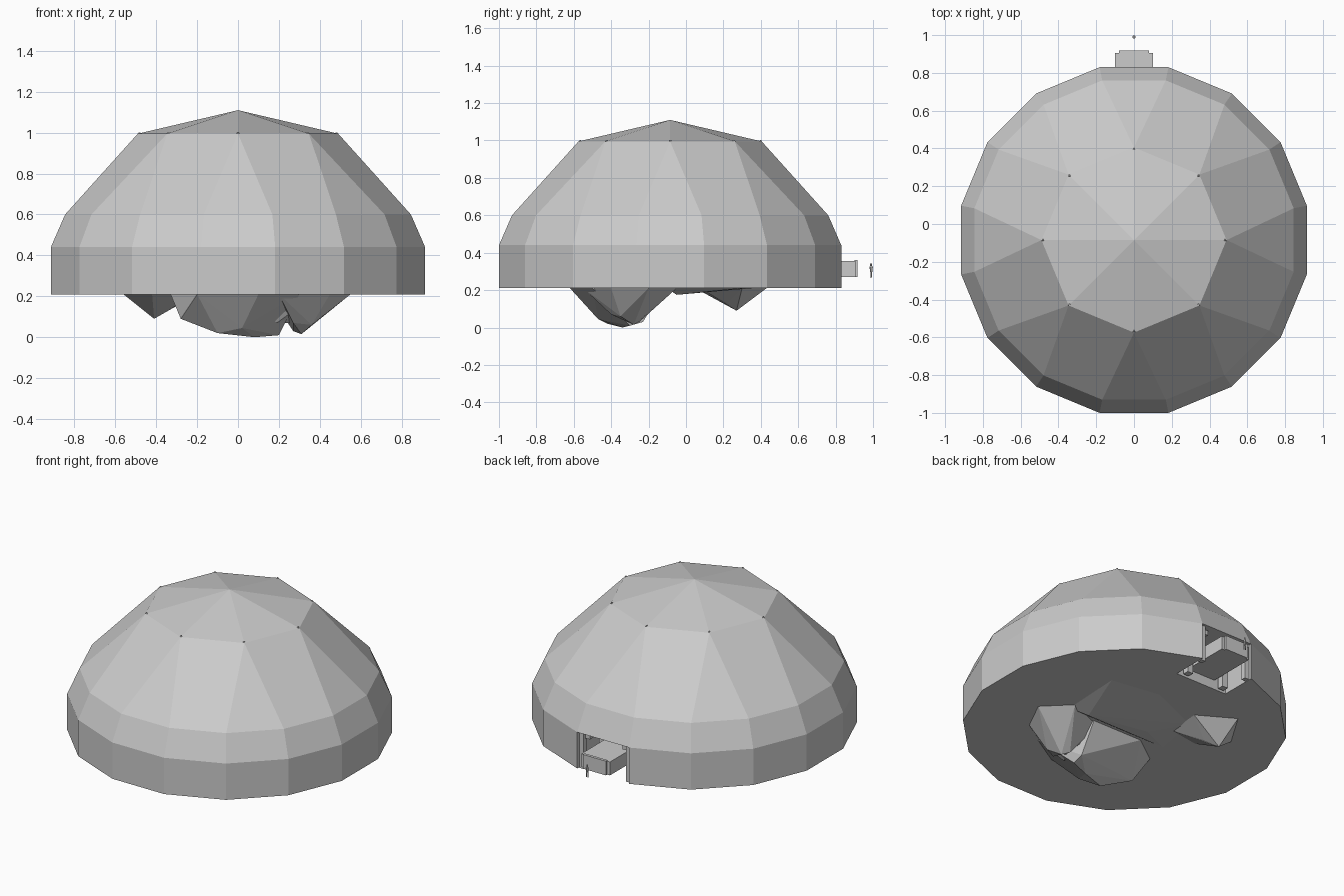
import bpy, bmesh, math
from mathutils import Vector

if "Cube" in bpy.data.objects:
    bpy.data.objects.remove(bpy.data.objects["Cube"])

grey = bpy.data.materials.new("plain grey")
grey.use_nodes = True
grey.diffuse_color = (0.6, 0.6, 0.6, 1)
grey.node_tree.nodes["Principled BSDF"].inputs["Base Color"].default_value = (0.6, 0.6, 0.6, 1)

CY = -0.085          # dome centre along y
FLOOR, EAVE = 0.21, 0.44
SIDES = 16


def finish(bm, name, recalc=True):
    if recalc:
        bmesh.ops.recalc_face_normals(bm, faces=bm.faces)
    mesh = bpy.data.meshes.new(name)
    bm.to_mesh(mesh)
    bm.free()
    mesh.materials.append(grey)
    obj = bpy.data.objects.new(name, mesh)
    bpy.context.collection.objects.link(obj)
    return obj


def box(name, lo, hi):
    bm = bmesh.new()
    bmesh.ops.create_cube(bm, size=1)
    for v in bm.verts:
        v.co = Vector([l + (c + 0.5) * (h - l) for c, l, h in zip(v.co, lo, hi)])
    return finish(bm, name)


def rock(name, points):
    bm = bmesh.new()
    for p in points:
        bm.verts.new(p)
    bmesh.ops.convex_hull(bm, input=bm.verts)
    return finish(bm, name)


def cone(name, sides, r1, r2, z1, z2, x, y):
    bm = bmesh.new()
    bmesh.ops.create_cone(bm, cap_ends=True, segments=sides, radius1=r1, radius2=r2, depth=z2 - z1)
    bmesh.ops.translate(bm, verts=bm.verts, vec=(x, y, (z1 + z2) / 2))
    return finish(bm, name)


# Dome shell: three 16-sided rings, an eight-sided shoulder ring and an apex
bm = bmesh.new()


def ring(radius, z, count, offset):
    verts = []
    for i in range(count):
        a = math.tau * (i + offset) / count
        verts.append(bm.verts.new((radius * math.cos(a), CY + radius * math.sin(a), z)))
    return verts


base = ring(0.933, FLOOR, SIDES, 0.5)
eave = ring(0.933, EAVE, SIDES, 0.5)
upper = ring(0.862, 0.6, SIDES, 0.5)
shoulder = ring(0.49, 0.995, 8, 0)
apex = bm.verts.new((0, CY, 1.11))
BACK = 3             # wall panel facing +y, left open for the bay
for i in range(SIDES):
    j = (i + 1) % SIDES
    if i != BACK:
        bm.faces.new((base[i], base[j], eave[j], eave[i]))
    bm.faces.new((eave[i], eave[j], upper[j], upper[i]))
for k in range(8):
    n = (k + 1) % 8
    bm.faces.new((upper[2 * k], upper[2 * k + 1], shoulder[n], shoulder[k]))
    bm.faces.new((upper[2 * k - 1], upper[2 * k], shoulder[k]))
    bm.faces.new((shoulder[k], shoulder[n], apex))

# Recessed bay in the back wall, cut through the floor
BAY_Y = 0.6
half = base[BACK].co.x
low = [bm.verts.new((s * half, BAY_Y, FLOOR)) for s in (1, -1)]
top = [bm.verts.new((s * half, BAY_Y, EAVE)) for s in (1, -1)]
bm.faces.new((base[BACK], low[0], top[0], eave[BACK]))
bm.faces.new((low[0], low[1], top[1], top[0]))
bm.faces.new((low[1], base[BACK + 1], eave[BACK + 1], top[1]))
bm.faces.new((eave[BACK], top[0], top[1], eave[BACK + 1]))
bm.faces.new(base[:BACK + 1] + low + base[BACK + 1:])
finish(bm, "dome_shell")

# Small vents at the shoulder corners
for k in range(8):
    a = math.tau * k / 8
    cone("shoulder_vent", 3, 0.013, 0.005, 0.985, 1.002,
         0.482 * math.cos(a), CY + 0.482 * math.sin(a))

# Landing platform and frame inside the bay
box("landing_platform", (-0.1, BAY_Y, 0.27), (0.1, 0.905, 0.355))
box("platform_lip", (-0.08, 0.9, 0.27), (0.08, 0.918, 0.36))
for s in (1, -1):
    for name, x, y, w in (("outer_post", 0.163, 0.8, 0.015), ("inner_post", 0.13, 0.64, 0.02)):
        box(name, (s * x - w, y - w, FLOOR), (s * x + w, y + w, EAVE))
    box("bay_beam", (s * 0.13 - 0.015, BAY_Y, 0.4), (s * 0.13 + 0.015, 0.8, 0.43))

# Tiny standing figure behind the platform
for s in (1, -1):
    cone("figure_leg", 6, 0.003, 0.004, 0.265, 0.3, s * 0.005, 0.99)
cone("figure_body", 6, 0.006, 0.009, 0.298, 0.326, 0, 0.99)
cone("figure_head", 6, 0.005, 0.005, 0.328, 0.342, 0, 0.99)

# Broken rocks under the floor
rock("main_rock", [(-0.33, -0.25, FLOOR), (-0.2, -0.55, FLOOR), (0.1, -0.62, FLOOR),
                   (0.3, -0.5, FLOOR), (0.2, -0.12, FLOOR), (-0.15, -0.12, FLOOR),
                   (-0.28, -0.35, 0.09), (-0.1, -0.42, 0.02), (0.08, -0.34, 0),
                   (0.2, -0.3, 0.01), (0.02, -0.47, 0.045), (0.2, -0.23, 0.03)])
rock("side_rock", [(0.2, -0.55, FLOOR), (0.45, -0.4, FLOOR), (0.55, -0.2, FLOOR),
                   (0.4, -0.05, FLOOR), (0.15, -0.15, FLOOR), (0.27, -0.25, 0.03),
                   (0.27, -0.4, 0.07), (0.31, -0.28, 0.015), (0.36, -0.35, 0.06)])
rock("bridge_rock", [(0.1, -0.45, 0.15), (0.3, -0.45, 0.15), (0.1, -0.2, 0.15),
                     (0.3, -0.2, 0.15), (0.19, -0.4, 0.07), (0.28, -0.25, 0.07)])
rock("small_rock", [(-0.56, 0.2, FLOOR), (-0.42, 0.43, FLOOR), (-0.2, 0.3, FLOOR),
                    (-0.22, 0.08, FLOOR), (-0.42, 0.05, FLOOR),
                    (-0.41, 0.27, 0.09), (-0.34, 0.22, 0.13)])
rock("shallow_rock", [(-0.3, -0.1, FLOOR), (0.4, -0.1, FLOOR), (0.42, 0.3, FLOOR),
                      (0.1, 0.35, FLOOR), (-0.25, 0.2, FLOOR),
                      (0.15, 0.05, 0.19), (0.3, -0.05, 0.175), (-0.1, 0.0, 0.195)])
